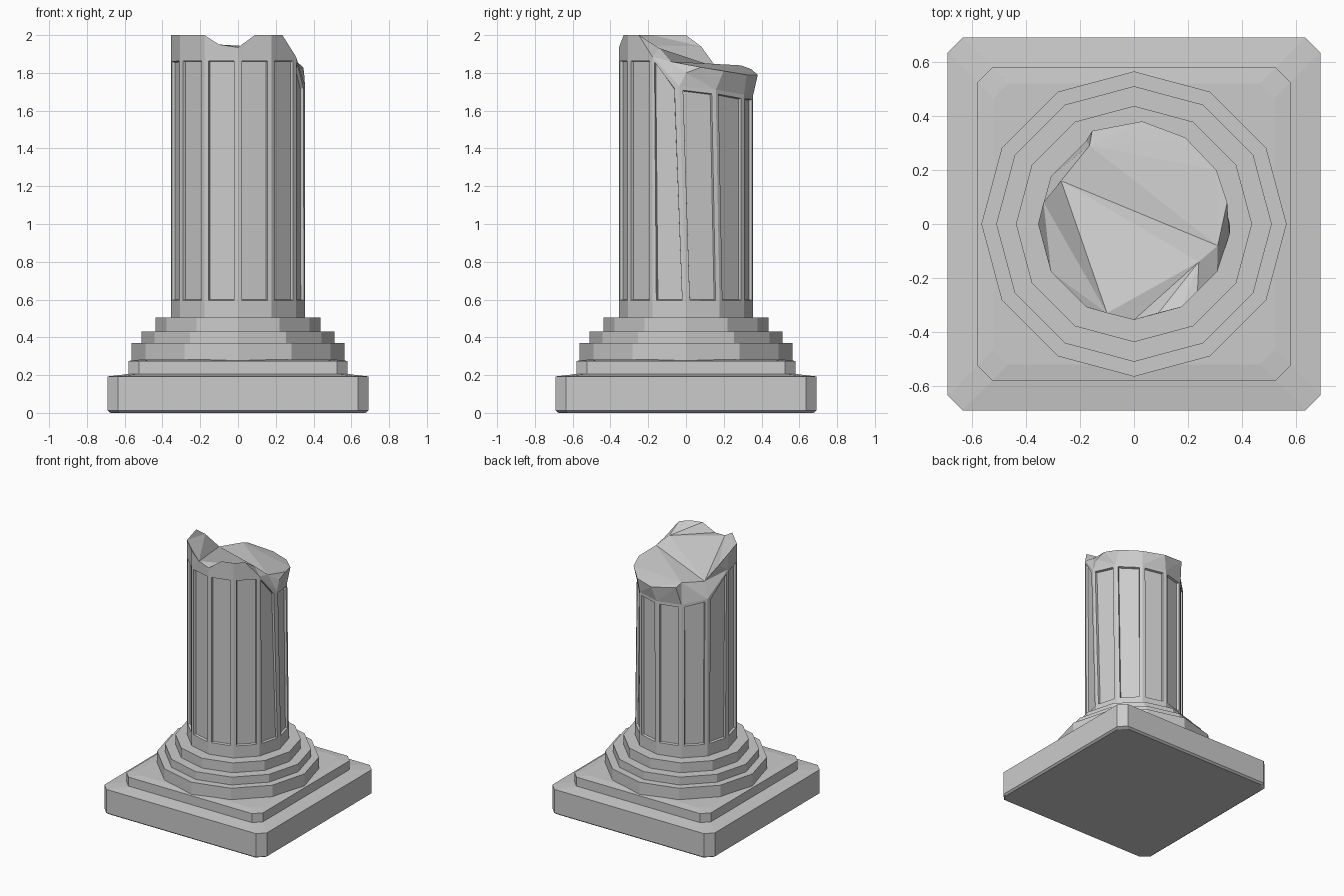
import bpy, bmesh
from math import cos, sin, pi

if "Cube" in bpy.data.objects:
    bpy.data.objects.remove(bpy.data.objects["Cube"])


def finish(bm, name):
    bmesh.ops.recalc_face_normals(bm, faces=bm.faces[:])
    me = bpy.data.meshes.new(name)
    bm.to_mesh(me)
    bm.free()
    ob = bpy.data.objects.new(name, me)
    bpy.context.collection.objects.link(ob)
    return ob


def square(half, z, cut=0.055):
    # square outline with clipped corners
    a, b = half, half - cut
    return [(x, y, z) for x, y in ((a, -b), (a, b), (b, a), (-b, a),
                                   (-a, b), (-a, -b), (-b, -a), (b, -a))]


def ring(r, z, n=12):
    return [(r * cos(2 * pi * k / n), r * sin(2 * pi * k / n), z) for k in range(n)]


def loft(name, outlines):
    bm = bmesh.new()
    loops = [[bm.verts.new(p) for p in o] for o in outlines]
    for lo, hi in zip(loops, loops[1:]):
        n = len(lo)
        for i in range(n):
            j = (i + 1) % n
            bm.faces.new((lo[i], lo[j], hi[j], hi[i]))
    bm.faces.new(loops[0][::-1])
    bm.faces.new(loops[-1])
    return finish(bm, name)


# square plinth, two steps
loft("plinth_lower", [square(0.675, 0), square(0.69, 0.012),
                      square(0.69, 0.193), square(0.58, 0.206)])
loft("plinth_upper", [square(0.58, 0.195), square(0.58, 0.275), square(0.52, 0.282)])

# twelve-sided stepped base mouldings
loft("base_moulding", [ring(0.565, 0.27), ring(0.565, 0.37), ring(0.51, 0.37),
                       ring(0.51, 0.43), ring(0.437, 0.43), ring(0.437, 0.505)])

# broken rim: for each of the 12 corners, its point and any extra point before the next
rim = [
    [(0.35, 0, 1.80), (0.345, 0.08, 1.83)],
    [(0.305, 0.20, 1.81)],
    [(0.19, 0.32, 1.79)],
    [(0.03, 0.38, 1.79)],
    [(-0.155, 0.345, 1.82), (-0.165, 0.29, 1.84)],
    [(-0.27, 0.16, 1.83), (-0.335, 0.08, 1.94)],
    [(-0.355, 0, 2.0)],
    [(-0.307, -0.178, 2.0)],
    [(-0.178, -0.307, 2.0), (-0.10, -0.33, 1.95)],
    [(0, -0.355, 1.935), (0.09, -0.33, 2.0)],
    [(0.178, -0.307, 2.0), (0.235, -0.25, 2.0)],
    [(0.24, -0.14, 1.93), (0.31, -0.08, 1.86)],
]
# height of the fluted zone at each corner; the right side leans slightly
flute_top = [1.73, 1.71, 1.685, 1.68, 1.68, 1.71, 1.88] + [1.885] * 5
lean = {0: -0.035, 1: -0.02}

bm = bmesh.new()
R = 0.355
foot = [bm.verts.new(p) for p in ring(R, 0.49)]
low = [bm.verts.new(p) for p in ring(R, 0.575)]
high = [bm.verts.new((x, y + lean.get(k, 0), flute_top[k]))
        for k, (x, y, z) in enumerate(ring(R, 0))]
edge = [[bm.verts.new(p) for p in pts] for pts in rim]
panels, broken = [], []
for k in range(12):
    j = (k + 1) % 12
    bm.faces.new((foot[k], foot[j], low[j], low[k]))
    panels.append(bm.faces.new((low[k], low[j], high[j], high[k])))
    broken.append(bm.faces.new([high[k], high[j], edge[j][0]] + edge[k][::-1]))
bm.faces.new(foot[::-1])

# fracture surface: high front half and low back half meeting at a crease
front = [v for k in range(5, 12) for v in edge[k]]
back = [edge[11][-1]] + [v for k in range(5) for v in edge[k]] + [edge[5][0]]
broken += [bm.faces.new(front), bm.faces.new(back)]
bm.normal_update()

# recessed flutes
bmesh.ops.inset_individual(bm, faces=panels, thickness=0.03, depth=0)
bmesh.ops.inset_individual(bm, faces=panels, thickness=0.006, depth=-0.016)
bmesh.ops.triangulate(bm, faces=broken)
finish(bm, "broken_shaft")
